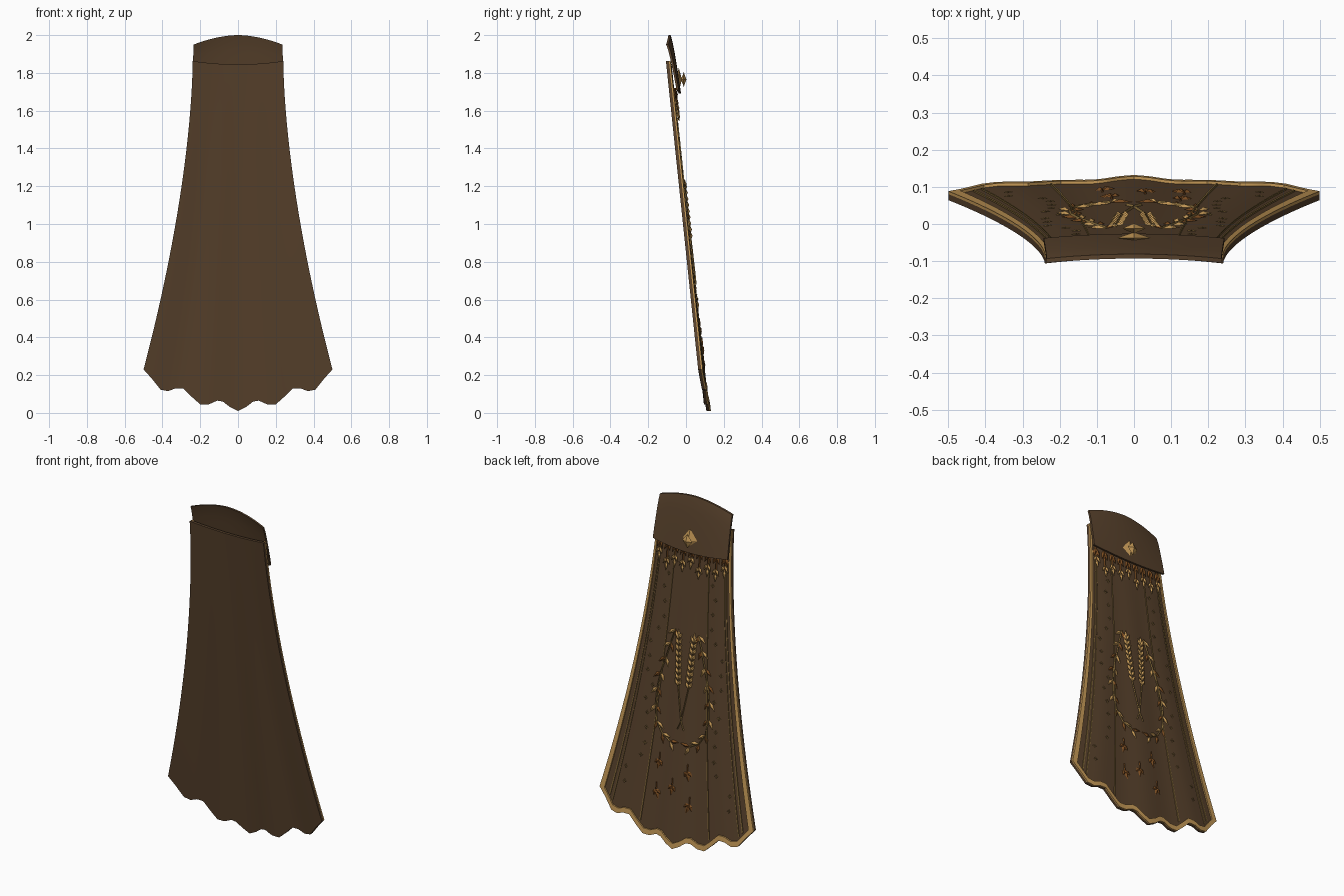
import bpy, bmesh, math, random
from mathutils import Vector

if "Cube" in bpy.data.objects:
    bpy.data.objects.remove(bpy.data.objects["Cube"])

random.seed(4)


def material(name, rgb):
    m = bpy.data.materials.new(name)
    m.diffuse_color = (*rgb, 1)
    m.use_nodes = True
    m.node_tree.nodes["Principled BSDF"].inputs["Base Color"].default_value = m.diffuse_color
    return m


BROWN = material("brown_cloth", (0.098, 0.054, 0.025))
GOLD = material("gold_trim", (0.56, 0.32, 0.095))
OLD_GOLD = material("old_gold_thread", (0.25, 0.155, 0.045))
RUST = material("rust_leaf", (0.20, 0.075, 0.016))

# Half of the scalloped hem: distance from the centre, height
HEM = [(0, .01), (.045, .033), (.08, .06), (.11, .065), (.155, .045), (.2, .045), (.245, .085),
       (.29, .13), (.33, .13), (.37, .115), (.41, .123), (.455, .18), (.5, .23)]


def hem(u):
    x = min(abs(u) * .5, .5)
    for (a, za), (b, zb) in zip(HEM, HEM[1:]):
        if x <= b:
            return za + (zb - za) * (x - a) / (b - a)
    return HEM[-1][1]


def top(u):
    return 1.845 + .018 * u * u


def half_width(t):
    return .24 + .26 * max(t, 0) ** 1.65


def cape(u, t, off=0):
    """Point on the cape: u across, t from top to hem, off towards the back."""
    z = top(u) + (hem(u) - top(u)) * t
    y = -.106 + .107 * (1.86 - z) + .012 * (1 - u * u) + .004 * t * math.cos(u * 9.4)
    return Vector((u * half_width(t), y + off, z))


def collar(u, t, off=0):
    """Point on the upright collar behind the cape."""
    zt, zb = 2.0 - .05 * abs(u) ** 1.8, 1.69 + .02 * u * u
    y = -.105 + .055 * t ** .8 + .012 * (1 - u * u)
    return Vector((u * (.235 + .008 * t), y + off, zt + (zb - zt) * t))


def at(x, z, off):
    """Point on the back of the cape above a given x and z."""
    t = .5
    for _ in range(8):
        u = max(-1, min(1, x / half_width(t)))
        t = max(0, min(1, (top(u) - z) / (top(u) - hem(u))))
    p = cape(u, t, off)
    return Vector((x, p.y, z))


def finish(name, bm, mat, smooth=False):
    bmesh.ops.recalc_face_normals(bm, faces=bm.faces)
    me = bpy.data.meshes.new(name)
    bm.to_mesh(me)
    bm.free()
    me.materials.append(mat)
    ob = bpy.data.objects.new(name, me)
    bpy.context.collection.objects.link(ob)
    if smooth:
        bpy.ops.object.select_all(action='DESELECT')
        ob.select_set(True)
        bpy.context.view_layer.objects.active = ob
        bpy.ops.object.shade_smooth_by_angle(angle=math.radians(40))
    return ob


def patch(name, f, us, ts, front, back, mat):
    """Closed slab following the surface f between two offsets."""
    bm = bmesh.new()
    n, m = len(us), len(ts)
    g = [[[bm.verts.new(f(u, t, o)) for t in ts] for u in us] for o in (front, back)]
    for s in g:
        for i in range(n - 1):
            for j in range(m - 1):
                bm.faces.new((s[i][j], s[i + 1][j], s[i + 1][j + 1], s[i][j + 1]))
    a, b = g
    rim = [(i, 0) for i in range(n)] + [(n - 1, j) for j in range(1, m)]
    rim += [(i, m - 1) for i in range(n - 2, -1, -1)] + [(0, j) for j in range(m - 2, 0, -1)]
    for (i, j), (k, l) in zip(rim, rim[1:] + rim[:1]):
        bm.faces.new((a[i][j], a[k][l], b[k][l], b[i][j]))
    return finish(name, bm, mat, True)


def span(a, b, n):
    return [a + (b - a) * i / n for i in range(n + 1)]


# Cloth
edge_us = sorted({s * x / .5 for x, _ in HEM for s in (-1, 1)} |
                 {s * (a[0] + b[0]) for a, b in zip(HEM, HEM[1:]) for s in (-1, 1)})
patch("cape_cloth", cape, edge_us, span(0, 1, 40), 0, .016, BROWN)
patch("collar", collar, span(-1, 1, 20), span(0, 1, 8), 0, .012, BROWN)

# Gold border and stitched lines on the back
patch("hem_border", cape, edge_us, [.983, .9915, 1], .016, .024, GOLD)
for side, s in (("left", -1), ("right", 1)):
    patch(side + "_border", cape, [s * .95, s * .975, s], span(0, 1, 40), .016, .024, GOLD)
    patch(side + "_outer_line", cape, [s * .875, s * .887], span(.08, .975, 40), .016, .020, OLD_GOLD)
    patch(side + "_inner_line", cape, [s * .835, s * .843], span(.08, .975, 40), .016, .020, OLD_GOLD)
    patch(side + "_seam", cape, [s * .45, s * .462], span(.08, .975, 40), .016, .021, OLD_GOLD)


def leaf(bm, x, z, angle, length, width, lift=.017, ridge=.008):
    """Ridged diamond leaf; angle 0 points down, positive turns to +x."""
    d = Vector((math.sin(angle), -math.cos(angle)))
    q = Vector((-d.y, d.x))
    c = Vector((x, z))
    flat = [c, c + d * length * .45 + q * width / 2, c + d * length, c + d * length * .45 - q * width / 2]
    base = [bm.verts.new(at(p.x, p.y, lift)) for p in flat]
    m = c + d * length * .45
    peak = bm.verts.new(at(m.x, m.y, lift + ridge))
    bm.faces.new(base)
    for i in range(4):
        bm.faces.new((base[i], base[(i + 1) % 4], peak))


def cord(bm, pts, r=.003, lift=.019):
    """Three-sided cord along points given as x, z."""
    rings = []
    for i, p in enumerate(pts):
        a, b = Vector(pts[max(i - 1, 0)]), Vector(pts[min(i + 1, len(pts) - 1)])
        d = (b - a).normalized() * r
        c = Vector(p)
        l, k = c + Vector((-d.y, d.x)), c - Vector((-d.y, d.x))
        rings.append([bm.verts.new(at(l.x, l.y, lift - r)), bm.verts.new(at(k.x, k.y, lift - r)),
                      bm.verts.new(at(c.x, c.y, lift + r))])
    for a, b in zip(rings, rings[1:]):
        for i in range(3):
            bm.faces.new((a[i], a[(i + 1) % 3], b[(i + 1) % 3], b[i]))
    bm.faces.new(rings[0])
    bm.faces.new(rings[-1])


# Fringe of hanging leaves below the collar
rust, gold = bmesh.new(), bmesh.new()
for i in range(9):
    x = -.212 + .053 * i
    drop = (.03, .06, .045, .075)[i % 4]
    cord(rust, [(x, 1.72), (x, 1.66 - drop)], .004, .024)
    for k in (-1, 1):
        leaf(rust, x, 1.715, k * .3, .065, .024, .024)
        leaf(gold, x, 1.69 - drop, k * .5, .045, .018, .024)
    leaf(gold, x, 1.67 - drop, 0, .055, .02, .024)
finish("fringe_rust_leaves", rust, RUST)
finish("fringe_gold_leaves", gold, GOLD)

# Two wheat ears with crossing stalks
ears, stalks = bmesh.new(), bmesh.new()
for s in (-1, 1):
    cord(stalks, [(s * .05, 1.2), (s * .033, .92), (0, .73), (-s * .02, .68)])
    for k in range(9):
        f = k / 8
        x, z = s * (.034 + .016 * f), .92 + .26 * f
        for side in (-1, 1):
            leaf(ears, x, z, math.pi - side * .5, .045, .02, .02, .009)
    leaf(ears, s * .051, 1.19, math.pi, .05, .018, .02)
finish("wheat_ears", ears, GOLD)
finish("wheat_stalks", stalks, OLD_GOLD)

# Open leafy wreath around the wheat
WREATH = [(.075, 1.23), (.1, 1.15), (.125, 1.06), (.152, .97), (.168, .88), (.172, .78),
          (.158, .69), (.12, .63), (.065, .6)]
vine, rust, gold = bmesh.new(), bmesh.new(), bmesh.new()
for s in (-1, 1):
    cord(vine, [(s * x, z) for x, z in WREATH], .004)
    for i, (x, z) in enumerate(WREATH):
        a, b = WREATH[max(i - 1, 0)], WREATH[min(i + 1, 8)]
        ang = math.atan2(b[0] - a[0], a[1] - b[1])
        for k, turn in enumerate((-.6, .6)):
            leaf(gold if (i // 2 + k) % 2 else rust, s * x, z, s * (ang + turn), .06, .022)
finish("wreath_vine", vine, OLD_GOLD)
finish("wreath_rust_leaves", rust, RUST)
finish("wreath_gold_leaves", gold, GOLD)

# Loose leaves falling below the wreath
fall = bmesh.new()
for x, z, a in ((.125, .48, .2), (.135, .31, -.3), (-.06, .46, -.2), (-.085, .28, .3), (.03, .36, .1)):
    for turn in (-.7, 0, .7):
        leaf(fall, x, z, a + turn, .06 if turn == 0 else .04, .026)
    cord(fall, [(x, z + .04), (x, z)])
finish("falling_leaves", fall, RUST)

# Small four-pointed stars on the outer panels
stars = bmesh.new()
for i in range(17):
    u, t = random.uniform(.53, .79), .14 + .047 * i
    for s in (-1, 1):
        p = cape(s * u, t)
        for k in range(4):
            leaf(stars, p.x, p.z, k * math.pi / 2, .013, .006, .017, .003)
finish("star_stitches", stars, OLD_GOLD)


# Faceted clasp: a large diamond with a small one behind it
def diamond(name, y, hx, hy, hz):
    bm = bmesh.new()
    c = Vector((0, y, 1.765))
    ring = [bm.verts.new(c + Vector(v)) for v in ((hx, 0, 0), (0, 0, hz), (-hx, 0, 0), (0, 0, -hz))]
    for d in (-hy, hy):
        tip = bm.verts.new(c + Vector((0, d, 0)))
        for i in range(4):
            bm.faces.new((ring[i], ring[(i + 1) % 4], tip))
    finish(name, bm, GOLD)


diamond("clasp_base", -.038, .047, .016, .063)
diamond("clasp_stone", -.012, .032, .014, .04)
